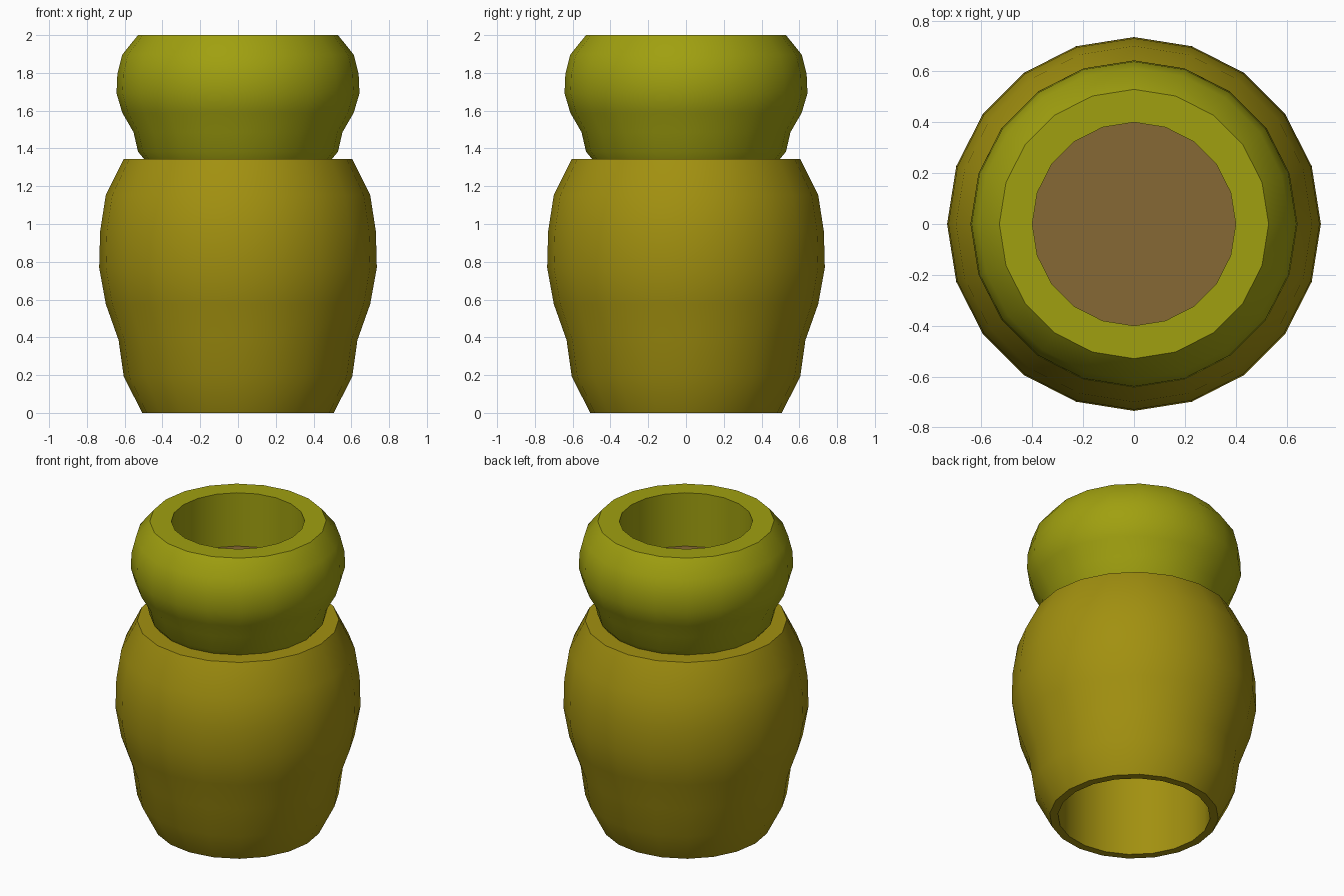
import bpy, bmesh, math

if "Cube" in bpy.data.objects:
    bpy.data.objects.remove(bpy.data.objects["Cube"])

SIDES = 20
HEIGHT = 1.345
INNER = 0.457
# outer radii at evenly spaced heights, bottom to top
RADII = [0.507, 0.605, 0.632, 0.70, 0.735, 0.73, 0.70, 0.605]


def material(name, rgb):
    m = bpy.data.materials.new(name)
    m.diffuse_color = (*rgb, 1)
    m.use_nodes = True
    m.node_tree.nodes["Principled BSDF"].inputs["Base Color"].default_value = m.diffuse_color
    return m


def ring(bm, r, z):
    return [bm.verts.new((r * math.cos(2 * math.pi * i / SIDES),
                          r * math.sin(2 * math.pi * i / SIDES), z))
            for i in range(SIDES)]


def finish(bm, name, mat):
    mesh = bpy.data.meshes.new(name)
    bm.to_mesh(mesh)
    bm.free()
    obj = bpy.data.objects.new(name, mesh)
    bpy.context.collection.objects.link(obj)
    mesh.materials.append(mat)
    bpy.ops.object.select_all(action='DESELECT')
    obj.select_set(True)
    bpy.context.view_layer.objects.active = obj
    bpy.ops.object.shade_smooth_by_angle(angle=math.radians(32))


# hollow bulging tube with an inner partition
def segment(name, z0, sr, height, mat, disc_mat):
    bm = bmesh.new()
    n = len(RADII) - 1
    loops = [ring(bm, r * sr, z0 + height * i / n) for i, r in enumerate(RADII)]
    loops += [ring(bm, INNER * sr, z0 + height), ring(bm, INNER * sr, z0)]
    for a, b in zip(loops, loops[1:] + loops[:1]):
        for i in range(SIDES):
            j = (i + 1) % SIDES
            bm.faces.new((a[i], a[j], b[j], b[i]))
    bmesh.ops.recalc_face_normals(bm, faces=bm.faces)
    finish(bm, name, mat)

    bm = bmesh.new()
    bm.faces.new(ring(bm, INNER * sr, z0 + height * 0.51))
    finish(bm, name + "_partition", disc_mat)


gold = material("gold", (0.36, 0.28, 0.005))
green = material("olive_green", (0.35, 0.35, 0.005))
brown = material("brown", (0.24, 0.14, 0.035))

segment("lower_segment", 0.0, 1.0, HEIGHT, gold, brown)
segment("upper_segment", 1.28, 0.875, 0.72, green, brown)
